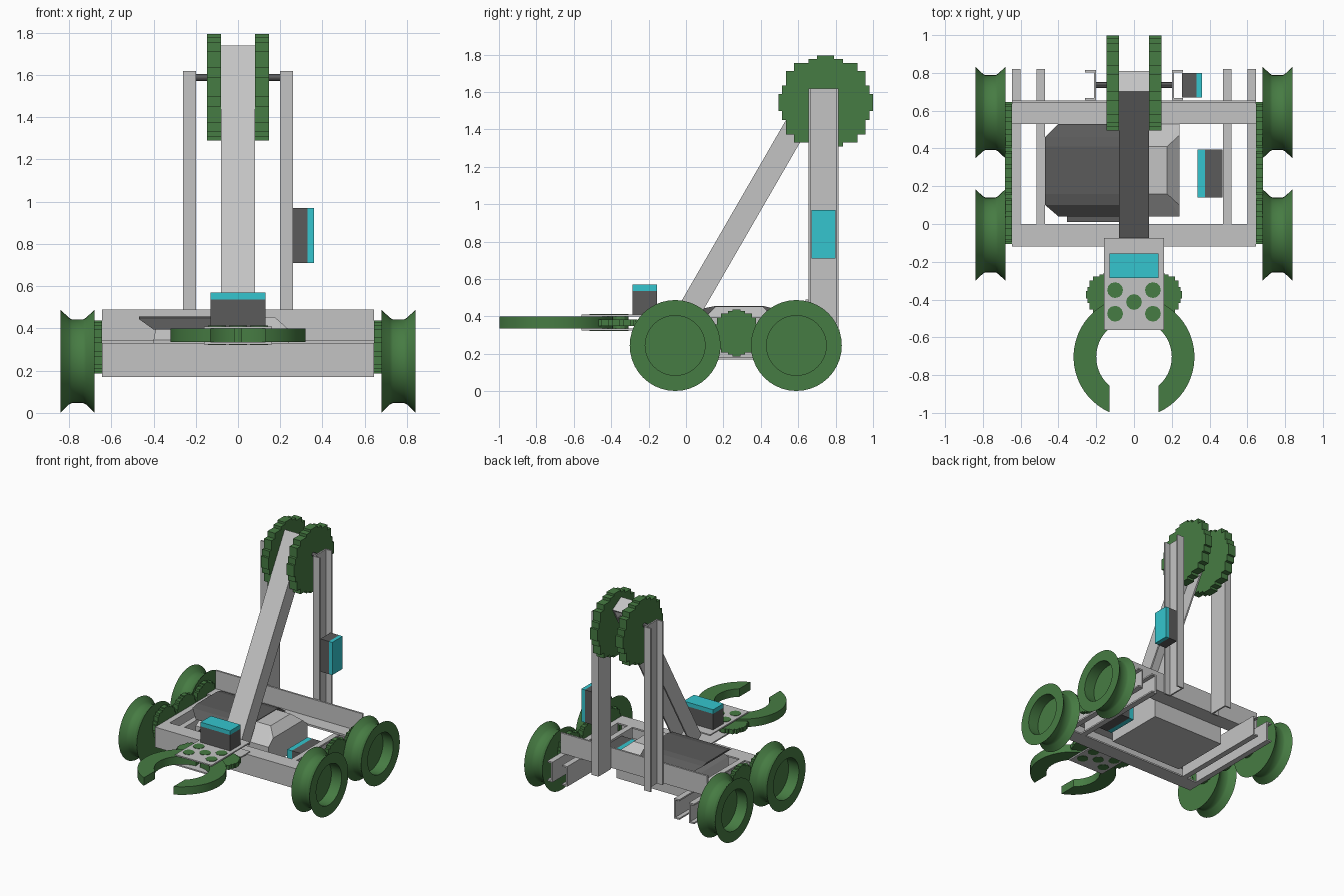
import bpy, bmesh, math
from mathutils import Vector, Matrix

if "Cube" in bpy.data.objects:
    bpy.data.objects.remove(bpy.data.objects["Cube"])


def material(name, rgb):
    m = bpy.data.materials.new(name)
    m.diffuse_color = (*rgb, 1)
    m.use_nodes = True
    m.node_tree.nodes["Principled BSDF"].inputs["Base Color"].default_value = m.diffuse_color
    return m


GREY = material("light_grey_metal", (0.55, 0.55, 0.55))
DARK = material("dark_grey_plastic", (0.105, 0.105, 0.105))
GREEN = material("green_plastic", (0.062, 0.2, 0.056))
CYAN = material("cyan_plastic", (0.035, 0.56, 0.62))


def finish(name, bm, mat):
    bmesh.ops.recalc_face_normals(bm, faces=bm.faces)
    me = bpy.data.meshes.new(name)
    bm.to_mesh(me)
    bm.free()
    me.materials.append(mat)
    ob = bpy.data.objects.new(name, me)
    bpy.context.collection.objects.link(ob)
    return ob


def smooth(ob):
    bpy.ops.object.select_all(action='DESELECT')
    ob.select_set(True)
    bpy.context.view_layer.objects.active = ob
    bpy.ops.object.shade_smooth_by_angle(angle=math.radians(30))


def prism(name, pts, axis, lo, hi, mat, matrix=None):
    """Extrude a flat outline along an axis; outline is (y,z), (x,z) or (x,y)."""
    place = {'x': lambda a, b, t: (t, a, b),
             'y': lambda a, b, t: (a, t, b),
             'z': lambda a, b, t: (a, b, t)}[axis]
    bm = bmesh.new()
    f = bm.faces.new([bm.verts.new(place(a, b, lo)) for a, b in pts])
    ext = bmesh.ops.extrude_face_region(bm, geom=[f])
    shift = Vector(place(0, 0, hi - lo))
    bmesh.ops.translate(bm, vec=shift, verts=[v for v in ext['geom'] if isinstance(v, bmesh.types.BMVert)])
    if matrix:
        bm.transform(matrix)
    return finish(name, bm, mat)


def box(name, x, y, z, mat):
    return prism(name, [(x[0], y[0]), (x[1], y[0]), (x[1], y[1]), (x[0], y[1])], 'z', z[0], z[1], mat)


def hull(name, rings, mat):
    """Convex solid through rectangles given as (x0, x1, y0, y1, z)."""
    bm = bmesh.new()
    for x0, x1, y0, y1, z in rings:
        for x in (x0, x1):
            for y in (y0, y1):
                bm.verts.new((x, y, z))
    bmesh.ops.convex_hull(bm, input=bm.verts)
    bmesh.ops.dissolve_limit(bm, angle_limit=0.01, verts=bm.verts, edges=bm.edges)
    return finish(name, bm, mat)


def c_section(a0, a1, b0, b1, t=0.012):
    """C outline: web at a0, open at a1, flanges at b0 and b1."""
    s = t if a1 > a0 else -t
    return [(a0, b0), (a1, b0), (a1, b0 + t), (a0 + s, b0 + t),
            (a0 + s, b1 - t), (a1, b1 - t), (a1, b1), (a0, b1)]


def gear_outline(cx, cy, r):
    """Stepped gear silhouette, symmetric in all four quadrants."""
    c = [(1, 0.18), (0.93, 0.18), (0.93, 0.37), (0.84, 0.37), (0.84, 0.67), (0.67, 0.67),
         (0.67, 0.84), (0.37, 0.84), (0.37, 0.93), (0.18, 0.93), (0.18, 1)]
    quads = c + [(-a, b) for a, b in c[::-1]] + [(-a, -b) for a, b in c] + [(a, -b) for a, b in c[::-1]]
    return [(cx + a * r, cy + b * r) for a, b in quads]


def disc(cx, cy, r, n):
    return [(cx + r * math.cos(2 * math.pi * i / n), cy + r * math.sin(2 * math.pi * i / n)) for i in range(n)]


def wheel(name, s, y, z):
    # (x, radius) section, flared rims and a recessed outer face
    sec = [(0.68, 0), (0.68, 0.243), (0.72, 0.205), (0.733, 0.198), (0.787, 0.198), (0.80, 0.205),
           (0.84, 0.243), (0.84, 0.16), (0.75, 0.16), (0.75, 0)]
    bm = bmesh.new()
    vs = [bm.verts.new((s * x, 0, r)) for x, r in sec]
    es = [bm.edges.new(p) for p in zip(vs, vs[1:])]
    bmesh.ops.spin(bm, geom=vs + es, cent=(0, 0, 0), axis=(1, 0, 0), angle=2 * math.pi, steps=40)
    bmesh.ops.remove_doubles(bm, verts=bm.verts, dist=1e-4)
    bmesh.ops.translate(bm, vec=(0, y, z), verts=bm.verts)
    smooth(finish(name, bm, GREEN))


# Chassis cross rails: channel at the front, raised angle bar at the back
prism("front_rail", c_section(-0.12, 0.0, 0.17, 0.33), 'x', -0.645, 0.645, GREY)
prism("rear_rail", [(0.53, 0.33), (0.655, 0.33), (0.655, 0.49), (0.64, 0.49), (0.64, 0.345), (0.53, 0.345)],
      'x', -0.645, 0.645, GREY)

for side, s in (("left", -1), ("right", 1)):
    # Side rails and upright posts
    for part, a, b in (("inner", 0.47, 0.515), ("outer", 0.60, 0.645)):
        prism(f"{side}_{part}_rail", c_section(s * a, s * b, 0.17, 0.33), 'y', 0.0, 0.82, GREY)
    prism(f"{side}_post", c_section(s * 0.20, s * 0.26, 0.655, 0.815), 'z', 0.32, 1.62, GREY)

    # Wheels and the gear train behind them
    wheel(f"{side}_front_wheel", s, -0.058, 0.245)
    wheel(f"{side}_rear_wheel", s, 0.59, 0.245)
    for label, y in (("front", 0.02), ("middle", 0.27), ("rear", 0.52)):
        prism(f"{side}_{label}_drive_gear", gear_outline(y, 0.312, 0.125), 'x', s * 0.645, s * 0.682, GREEN)

    # Large gear at the arm pivot
    prism(f"{side}_arm_gear", gear_outline(0.747, 1.543, 0.252), 'x', s * 0.08, s * 0.146, GREEN)

    # Claw jaw: ring arc cut off square at the tip, driven by a gear
    cy, ro, ri = -0.682, 0.32, 0.20
    jaw = []
    for r, flip in ((ro, False), (ri, True)):
        end = -math.acos(0.13 / r)
        arc = [math.radians(85) + (end - math.radians(85)) * i / 24 for i in range(25)]
        jaw += [(s * r * math.cos(t), cy - 0.022 + r * math.sin(t)) for t in (arc[::-1] if flip else arc)]
    smooth(prism(f"{side}_claw_jaw", jaw, 'z', 0.336, 0.40, GREEN))
    prism(f"{side}_claw_gear", gear_outline(s * 0.14, -0.375, 0.115), 'z', 0.35, 0.385, GREEN)

# Arm pivot shaft
smooth(prism("arm_shaft", disc(0.735, 1.588, 0.016, 12), 'x', -0.21, 0.21, DARK))

# Sloping lifting arm: channel with its web on the upper front, capped at the top
tilt = Matrix.Translation((0, -0.08, 0.386)) @ Matrix.Rotation(math.radians(-30), 4, 'X')
L, W, D, T = 1.562, 0.08, 0.125, 0.012
prism("lifting_arm", [(-W, 0), (W, 0), (W, D), (W - T, D), (W - T, T), (T - W, T), (T - W, D), (-W, D)],
      'z', 0, L, GREY, tilt)
prism("lifting_arm_cap", [(T - W, T), (W - T, T), (W - T, D), (T - W, D)], 'z', L - T, L, GREY, tilt)

# Claw mounting plates and pegs
box("claw_lower_plate", (-0.16, 0.16), (-0.56, -0.075), (0.325, 0.336), GREY)
box("claw_upper_plate", (-0.16, 0.16), (-0.56, -0.075), (0.40, 0.41), GREY)
for i, (x, y) in enumerate([(-0.1, -0.35), (0.1, -0.35), (-0.1, -0.475), (0.1, -0.475), (0, -0.413)]):
    prism(f"claw_peg_{i + 1}", disc(x, y, 0.042, 12), 'z', 0.322, 0.413, GREEN)

# Motors, each a dark body with a cyan cap
box("claw_motor_body", (-0.13, 0.13), (-0.285, -0.155), (0.41, 0.537), DARK)
box("claw_motor_cap", (-0.13, 0.13), (-0.285, -0.155), (0.537, 0.57), CYAN)
box("arm_motor_body", (0.255, 0.33), (0.67, 0.80), (0.71, 0.97), DARK)
box("arm_motor_cap", (0.33, 0.36), (0.67, 0.80), (0.71, 0.97), CYAN)
box("drive_motor_body", (0.375, 0.468), (0.14, 0.395), (0.185, 0.315), DARK)
box("drive_motor_cap", (0.335, 0.375), (0.14, 0.395), (0.185, 0.315), CYAN)

# Control unit: grey housing with a dark chamfered lid on its left half
hull("control_housing", [(-0.40, 0.24, 0.04, 0.53, 0.19), (-0.40, 0.24, 0.04, 0.53, 0.345),
                         (-0.38, 0.24, 0.10, 0.47, 0.395), (-0.38, 0.175, 0.16, 0.41, 0.453)], GREY)
hull("control_lid", [(-0.40, 0.05, 0.04, 0.53, 0.395), (-0.47, 0.05, 0.10, 0.46, 0.445),
                     (-0.47, 0.05, 0.16, 0.41, 0.457)], DARK)
box("control_port", (-0.355, -0.08), (0.01, 0.045), (0.25, 0.33), DARK)
